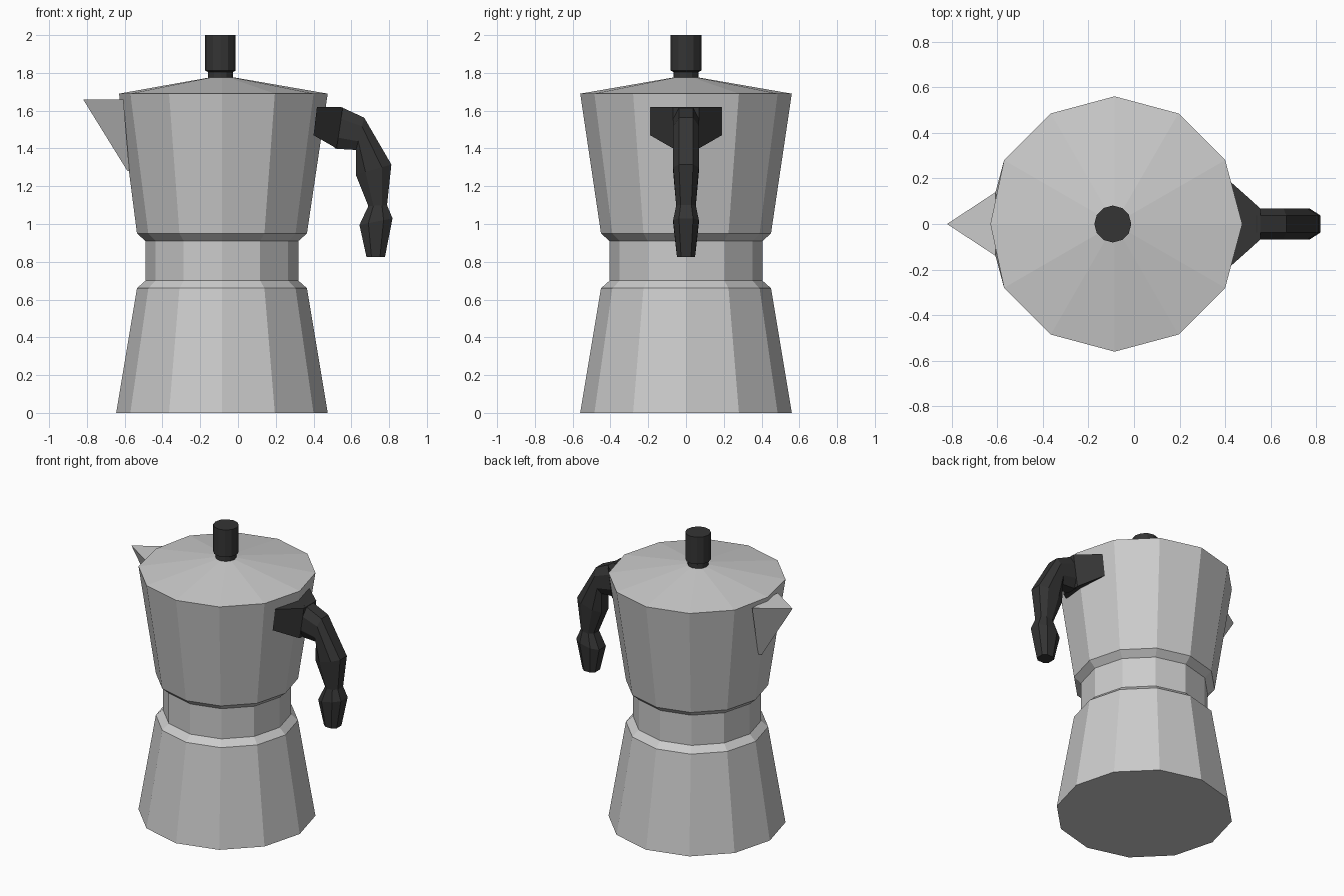
import bpy, bmesh
from math import cos, sin, pi
from mathutils import Vector

if "Cube" in bpy.data.objects:
    bpy.data.objects.remove(bpy.data.objects["Cube"])

CX = -0.085
SIDES = 12

black = bpy.data.materials.new("black_plastic")
black.diffuse_color = (0.035, 0.035, 0.035, 1)
black.use_nodes = True
black.node_tree.nodes["Principled BSDF"].inputs["Base Color"].default_value = black.diffuse_color


def loft(name, rings, start=True, end=True, mat=None):
    """Skin a row of equal-length point rings, with optional end caps."""
    bm = bmesh.new()
    vs = [[bm.verts.new(p) for p in r] for r in rings]
    n = len(rings[0])
    for a, b in zip(vs, vs[1:]):
        for i in range(n):
            j = (i + 1) % n
            bm.faces.new((a[i], a[j], b[j], b[i]))
    if start:
        bm.faces.new(vs[0][::-1])
    if end:
        bm.faces.new(vs[-1])
    if start and end:
        bmesh.ops.recalc_face_normals(bm, faces=bm.faces)
    me = bpy.data.meshes.new(name)
    bm.to_mesh(me)
    bm.free()
    if mat:
        me.materials.append(mat)
    ob = bpy.data.objects.new(name, me)
    bpy.context.collection.objects.link(ob)
    return ob


def ring(r, z, cx=CX, pull=0.0):
    """12-sided ring; pull moves the corner behind the spout inwards."""
    pts = [Vector((cx + r * cos(2 * pi * i / SIDES), r * sin(2 * pi * i / SIDES), z))
           for i in range(SIDES)]
    pts[SIDES // 2].x += pull
    return pts


# Faceted pot: water base, waist and upper jug
loft("pot_body", [ring(0.56, 0), ring(0.45, 0.66), ring(0.405, 0.70), ring(0.405, 0.91),
                  ring(0.45, 0.95), ring(0.56, 1.69, pull=0.015)], end=False)

# Shallow conical lid
loft("lid", [ring(0.56, 1.69, pull=0.015), ring(0.07, 1.775)], start=False)

# Lid knob with a narrow neck
loft("lid_knob", [ring(0.066, 1.77, -0.093), ring(0.066, 1.805, -0.093),
                  ring(0.081, 1.812, -0.093), ring(0.081, 2.0, -0.093)], mat=black)

# Pouring spout: a pointed wedge set into the jug wall
loft("spout", [[(-0.575, -0.02, 1.28), (-0.57, 0.02, 1.28), (-0.585, 0, 1.28)],
               [(-0.607, -0.14, 1.66), (-0.607, 0.14, 1.66), (-0.82, 0, 1.66)]])

# Handle bracket, tapering from the jug wall to the grip
loft("handle_bracket", [
    [(0.40, -0.19, 1.47), (0.40, 0.19, 1.47), (0.418, 0.19, 1.62), (0.418, -0.19, 1.62)],
    [(0.522, -0.068, 1.40), (0.522, 0.068, 1.40), (0.555, 0.068, 1.618), (0.555, -0.068, 1.618)],
], mat=black)


def grip_section(ox, oz, ix, iz, w):
    """Chamfered cross-section between an outer and an inner profile point."""
    o, i = Vector((ox, 0, oz)), Vector((ix, 0, iz))
    shape = [(0, 0.55), (0.27, 1), (0.73, 1), (1, 0.55),
             (1, -0.55), (0.73, -1), (0.27, -1), (0, -0.55)]
    return [o.lerp(i, t) + Vector((0, w * s, 0)) for t, s in shape]


# Curved handle grip: outer x, z, inner x, z, half width
grip = [(0.535, 1.62, 0.51, 1.402, 0.068), (0.555, 1.615, 0.524, 1.398, 0.068),
        (0.668, 1.563, 0.625, 1.392, 0.068), (0.812, 1.315, 0.624, 1.26, 0.068),
        (0.789, 1.10, 0.69, 1.095, 0.052), (0.818, 1.03, 0.643, 0.995, 0.068),
        (0.778, 0.826, 0.68, 0.826, 0.048)]
loft("handle_grip", [grip_section(*g) for g in grip], mat=black)
